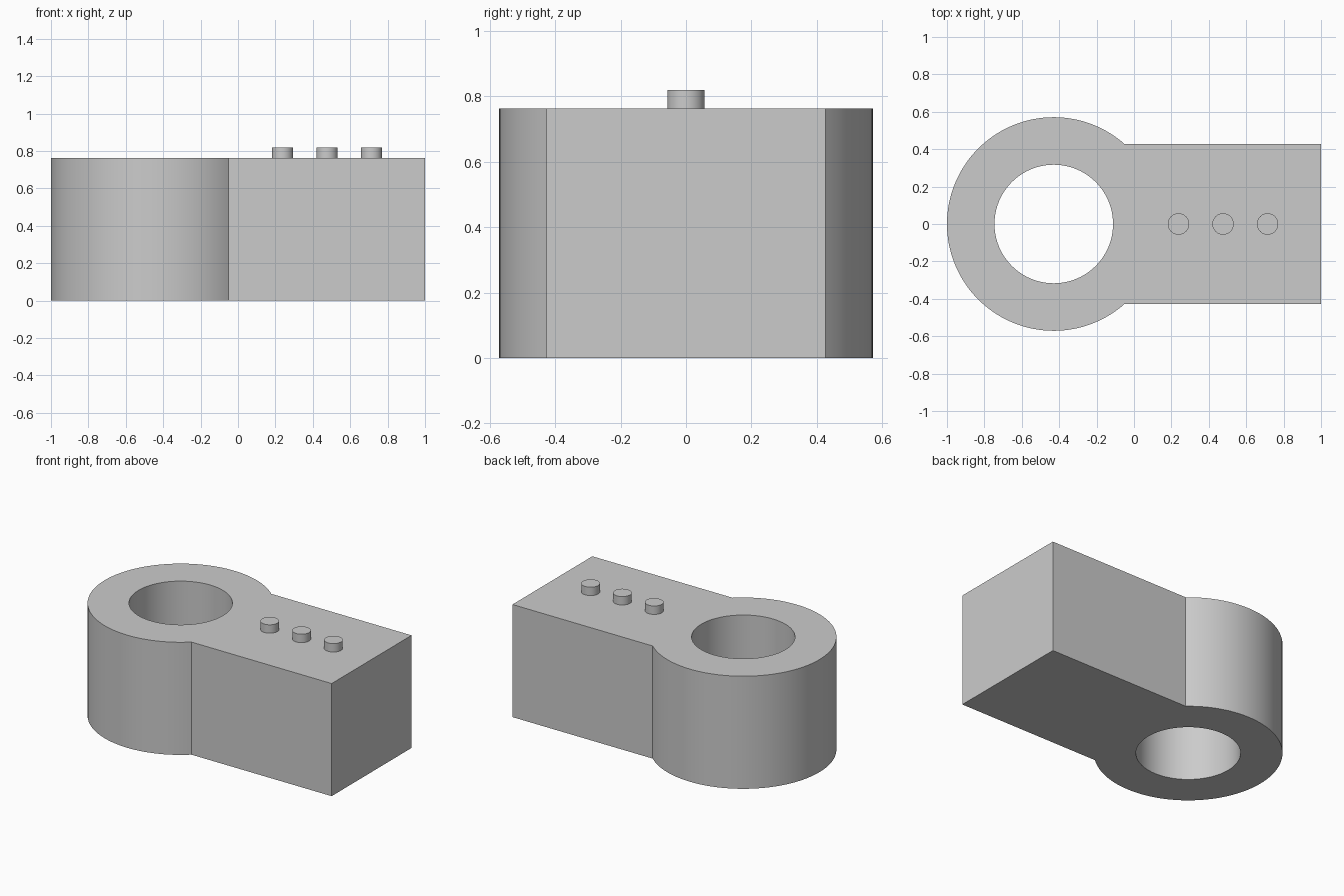
import bpy
import bmesh
from math import cos, sin, pi, asin

cube = bpy.data.objects.get("Cube")
if cube:
    bpy.data.objects.remove(cube, do_unlink=True)

RING_X, OUTER, BORE = -0.429, 0.571, 0.317
HALF_WIDTH, HEIGHT = 0.427, 0.762
PEG_RADIUS, PEG_HEIGHT, PEG_STEP = 0.057, 0.057, 0.238
STEPS = 48

grey = bpy.data.materials.new("plain grey")
grey.use_nodes = True
colour = (0.6, 0.6, 0.6, 1)
grey.diffuse_color = colour
grey.node_tree.nodes["Principled BSDF"].inputs["Base Color"].default_value = colour


def arc(radius, start, end):
    angles = [start + (end - start) * i / STEPS for i in range(STEPS + 1)]
    return [(RING_X + radius * cos(a), radius * sin(a)) for a in angles]


def smooth(obj):
    bpy.ops.object.select_all(action='DESELECT')
    obj.select_set(True)
    bpy.context.view_layer.objects.active = obj
    bpy.ops.object.shade_smooth_by_angle(angle=pi / 6)


# Body: half outline of ring and block, extruded and mirrored across y
outline = [(1, 0), (1, HALF_WIDTH)]
outline += arc(OUTER, asin(HALF_WIDTH / OUTER), pi)
outline += arc(BORE, pi, 0)

bm = bmesh.new()
base = bm.faces.new([bm.verts.new((x, max(y, 0), 0)) for x, y in outline])
top = bmesh.ops.extrude_face_region(bm, geom=[base], use_keep_orig=True)["geom"]
bmesh.ops.translate(bm, vec=(0, 0, HEIGHT),
                    verts=[v for v in top if isinstance(v, bmesh.types.BMVert)])

# Open the seam, then weld on the other half
seam = [f for f in bm.faces if all(abs(v.co.y) < 1e-5 for v in f.verts)]
bmesh.ops.delete(bm, geom=seam, context='FACES')
bmesh.ops.mirror(bm, geom=bm.verts[:] + bm.edges[:] + bm.faces[:],
                 axis='Y', merge_dist=1e-4)
bmesh.ops.remove_doubles(bm, verts=bm.verts, dist=1e-5)
bmesh.ops.recalc_face_normals(bm, faces=bm.faces)
mesh = bpy.data.meshes.new("ring_block")
bm.to_mesh(mesh)
bm.free()
mesh.materials.append(grey)
body = bpy.data.objects.new("ring_block", mesh)
bpy.context.collection.objects.link(body)
smooth(body)

# Row of three pegs on the block
for i in range(1, 4):
    bpy.ops.mesh.primitive_cylinder_add(
        vertices=48, radius=PEG_RADIUS, depth=PEG_HEIGHT,
        location=(PEG_STEP * i, 0, HEIGHT + PEG_HEIGHT / 2))
    peg = bpy.context.object
    peg.name = f"peg_{i}"
    peg.data.materials.append(grey)
    smooth(peg)
